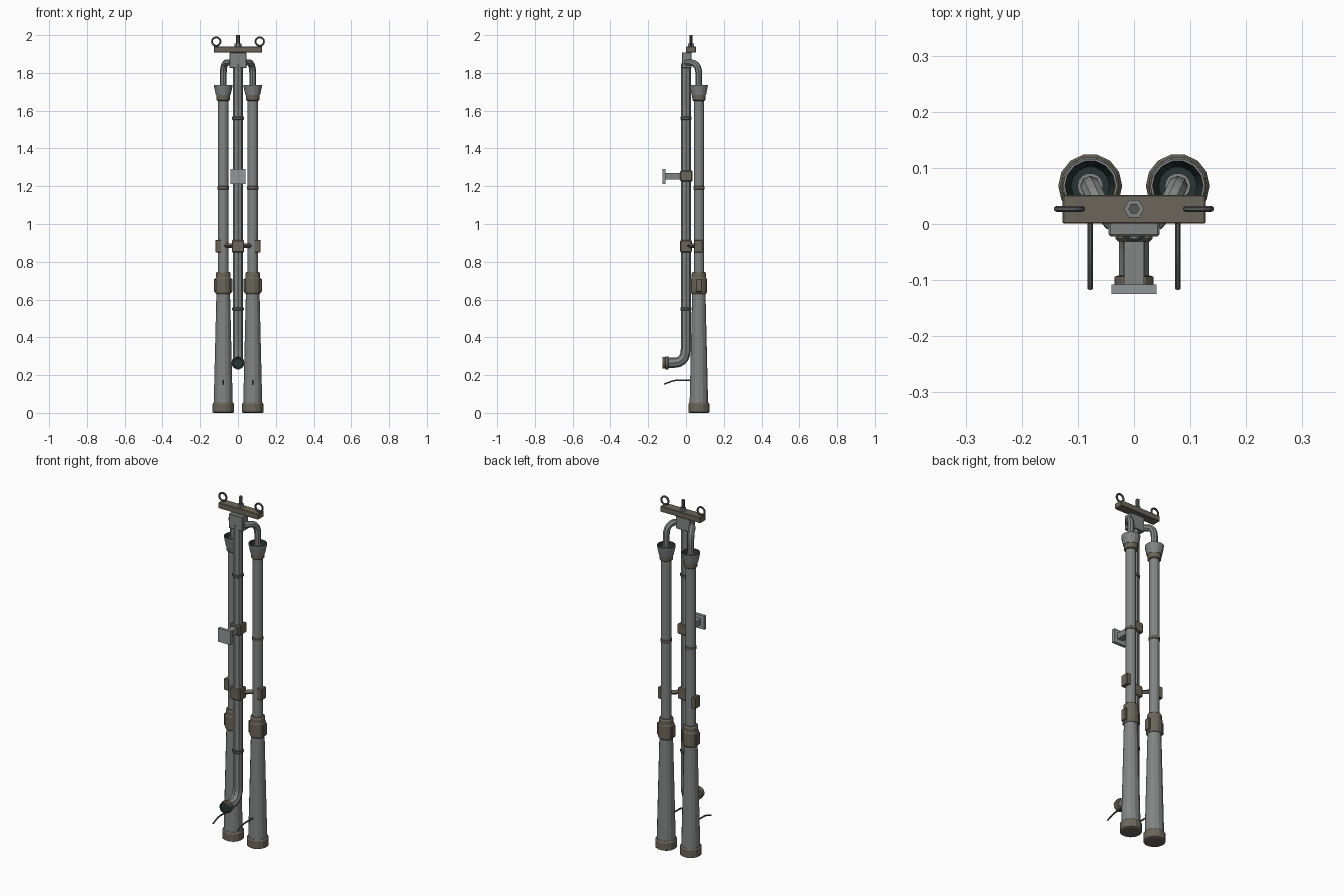
import bpy, bmesh, math
from mathutils import Vector, Matrix

if "Cube" in bpy.data.objects:
    bpy.data.objects.remove(bpy.data.objects["Cube"])


def material(name, rgb):
    m = bpy.data.materials.new(name)
    m.diffuse_color = (*rgb, 1)
    m.use_nodes = True
    m.node_tree.nodes["Principled BSDF"].inputs["Base Color"].default_value = m.diffuse_color
    return m


GRAY = material("steel gray", (0.225, 0.235, 0.232))
LIGHT = material("light gray", (0.29, 0.31, 0.31))
BROWN = material("brown bronze", (0.150, 0.133, 0.105))
DARK = material("dark green black", (0.022, 0.036, 0.036))
IRON = material("dark iron", (0.095, 0.10, 0.10))


def finish(name, bm, mats):
    bmesh.ops.recalc_face_normals(bm, faces=bm.faces)
    me = bpy.data.meshes.new(name)
    bm.to_mesh(me)
    bm.free()
    for m in mats:
        me.materials.append(m)
    ob = bpy.data.objects.new(name, me)
    bpy.context.collection.objects.link(ob)
    return ob


def box(name, x, y, z, mat, bevel=0.0):
    bm = bmesh.new()
    bmesh.ops.create_cube(bm, size=1)
    for v in bm.verts:
        v.co = [a[0] + (a[1] - a[0]) * (c + 0.5) for a, c in zip((x, y, z), v.co)]
    if bevel:
        bmesh.ops.bevel(bm, geom=bm.edges[:], offset=bevel, segments=1, affect='EDGES')
    return finish(name, bm, [mat])


def lathe(name, profile, loc, mats, band=None, sides=14, axis='Z'):
    """Profile of (radius, height); band gives the material number of each step."""
    bm = bmesh.new()
    rings = [[bm.verts.new((r * math.cos(2 * math.pi * i / sides),
                            r * math.sin(2 * math.pi * i / sides), z))
              for i in range(sides)] for r, z in profile]
    n = len(band) if band else 0
    for k, (a, b) in enumerate(zip(rings, rings[1:])):
        for i in range(sides):
            j = (i + 1) % sides
            f = bm.faces.new((a[i], a[j], b[j], b[i]))
            f.material_index = band[k] if k < n else 0
    bm.faces.new(rings[0][::-1]).material_index = band[0] if band else 0
    bm.faces.new(rings[-1]).material_index = band[-1] if band else 0
    rot = Matrix.Rotation(math.pi / 2, 4, 'X') if axis == '-Y' else Matrix()
    bmesh.ops.transform(bm, matrix=Matrix.Translation(loc) @ rot, verts=bm.verts)
    return finish(name, bm, mats)


def pipe(name, pts, r, mat, cyclic=False, res=2):
    cu = bpy.data.curves.new(name, 'CURVE')
    cu.dimensions = '3D'
    cu.bevel_depth, cu.bevel_resolution, cu.use_fill_caps = r, res, True
    sp = cu.splines.new('POLY')
    sp.points.add(len(pts) - 1)
    for p, c in zip(sp.points, pts):
        p.co = (*c, 1)
    sp.use_cyclic_u, sp.use_smooth = cyclic, False
    cu.materials.append(mat)
    ob = bpy.data.objects.new(name, cu)
    bpy.context.collection.objects.link(ob)
    return ob


def bend(a, corner, b, n=5):
    """Rounded corner from a to b as a quadratic arc."""
    a, c, b = Vector(a), Vector(corner), Vector(b)
    return [(1 - t) ** 2 * a + 2 * t * (1 - t) * c + t * t * b
            for t in (i / n for i in range(n + 1))]


X, Y = 0.078, 0.068
for s, side in ((-1, "left"), (1, "right")):
    cx = s * X
    at = (cx, Y, 0)
    # lower barrel: base cap, tapering body, neck ring
    lathe(side + "_lower_barrel",
          [(0.050, 0), (0.057, 0.004), (0.057, 0.046), (0.052, 0.055),
           (0.050, 0.055), (0.036, 0.64), (0.039, 0.715), (0.039, 0.738), (0.034, 0.747)],
          at, [GRAY, BROWN], [1, 1, 1, 0, 0, 0, 1, 1])
    # joint collar with lugs
    lathe(side + "_joint_collar",
          [(0.038, 0.63), (0.043, 0.637), (0.043, 0.71), (0.038, 0.717)], at, [BROWN])
    box(side + "_collar_lugs", (cx - 0.05, cx + 0.05), (Y - 0.017, Y + 0.017),
        (0.64, 0.71), BROWN, 0.004)
    # upper tube with a joint ring
    lathe(side + "_upper_tube", [(0.027, 0.74), (0.027, 1.66)], at, [GRAY])
    lathe(side + "_tube_ring", [(0.027, 1.182), (0.030, 1.184), (0.030, 1.198), (0.027, 1.2)],
          at, [BROWN])
    # open cup with dark inside
    lathe(side + "_cup",
          [(0.030, 1.652), (0.035, 1.656), (0.037, 1.682), (0.039, 1.682), (0.049, 1.73),
           (0.049, 1.737), (0.045, 1.737), (0.034, 1.69)],
          at, [GRAY, BROWN, DARK], [1, 1, 0, 0, 0, 0, 2])
    lathe(side + "_feed_sleeve", [(0.023, 1.68), (0.023, 1.73)], at, [GRAY])
    # feed pipe bending into the head block
    pipe(side + "_feed_pipe",
         [(cx, Y, 1.68)] + bend((cx, Y, 1.79), (cx, Y, 1.852), (s * 0.058, 0.026, 1.855))
         + [(s * 0.035, 0.002, 1.855)], 0.018, GRAY)
    # lever near the base
    pipe(side + "_lever", [(cx, 0.03, 0.172), (cx, -0.055, 0.172), (cx, -0.075, 0.168),
                           (cx, -0.116, 0.152)], 0.0045, IRON, res=1)
    # lifting eye
    pipe(side + "_lifting_eye",
         [(s * 0.115 + 0.0225 * math.cos(t * math.pi / 8), 0.027,
           1.966 + 0.0225 * math.sin(t * math.pi / 8)) for t in range(16)],
         0.0055, IRON, True, 1)
    # outer clamp pad and its link to the middle clamp
    box(side + "_clamp_pad", sorted((s * 0.088, s * 0.12)), (0.042, 0.087), (0.85, 0.915),
        BROWN, 0.003)
    pipe(side + "_clamp_link", [(s * 0.02, 0.01, 0.885), (s * 0.07, 0.055, 0.885)],
         0.013, BROWN, res=0)

# middle pipe with bottom elbow
pipe("middle_pipe", [(0, 0, 1.85)]
     + bend((0, 0, 0.345), (0, 0, 0.265), (0, -0.065, 0.265)) + [(0, -0.118, 0.265)],
     0.027, GRAY)
lathe("outlet_flange", [(0.029, 0.092), (0.035, 0.094), (0.035, 0.108), (0.031, 0.110),
                        (0.031, 0.124), (0.025, 0.124), (0.024, 0.119)],
      (0, 0, 0.265), [BROWN, DARK], [0, 0, 0, 0, 1, 1], axis='-Y')
for z, name in ((1.56, "upper"), (0.55, "lower")):
    lathe(name + "_pipe_ring", [(0.027, z - 0.009), (0.0305, z - 0.006),
                                (0.0305, z + 0.006), (0.027, z + 0.009)], (0, 0, 0), [IRON])

# middle clamp and wall bracket
box("middle_clamp", (-0.033, 0.033), (-0.031, 0.031), (0.85, 0.915), BROWN, 0.005)
box("bracket_clamp", (-0.033, 0.033), (-0.031, 0.035), (1.225, 1.283), BROWN, 0.005)
box("bracket_arm", (-0.018, 0.018), (-0.112, -0.025), (1.236, 1.27), GRAY)
box("bracket_plate", (-0.04, 0.04), (-0.125, -0.108), (1.212, 1.29), LIGHT)

# head block, neck, lifting bar, bolt
box("head_block", (-0.045, 0.045), (-0.022, 0.03), (1.825, 1.908), GRAY, 0.003)
box("lifting_bar", (-0.127, 0.127), (0.001, 0.052), (1.908, 1.94), BROWN, 0.002)
lathe("bolt", [(0.018, 1.94), (0.018, 1.955), (0.010, 1.955), (0.010, 2.0)],
      (0, 0.027, 0), [IRON, GRAY], [1, 1, 0], sides=6)
